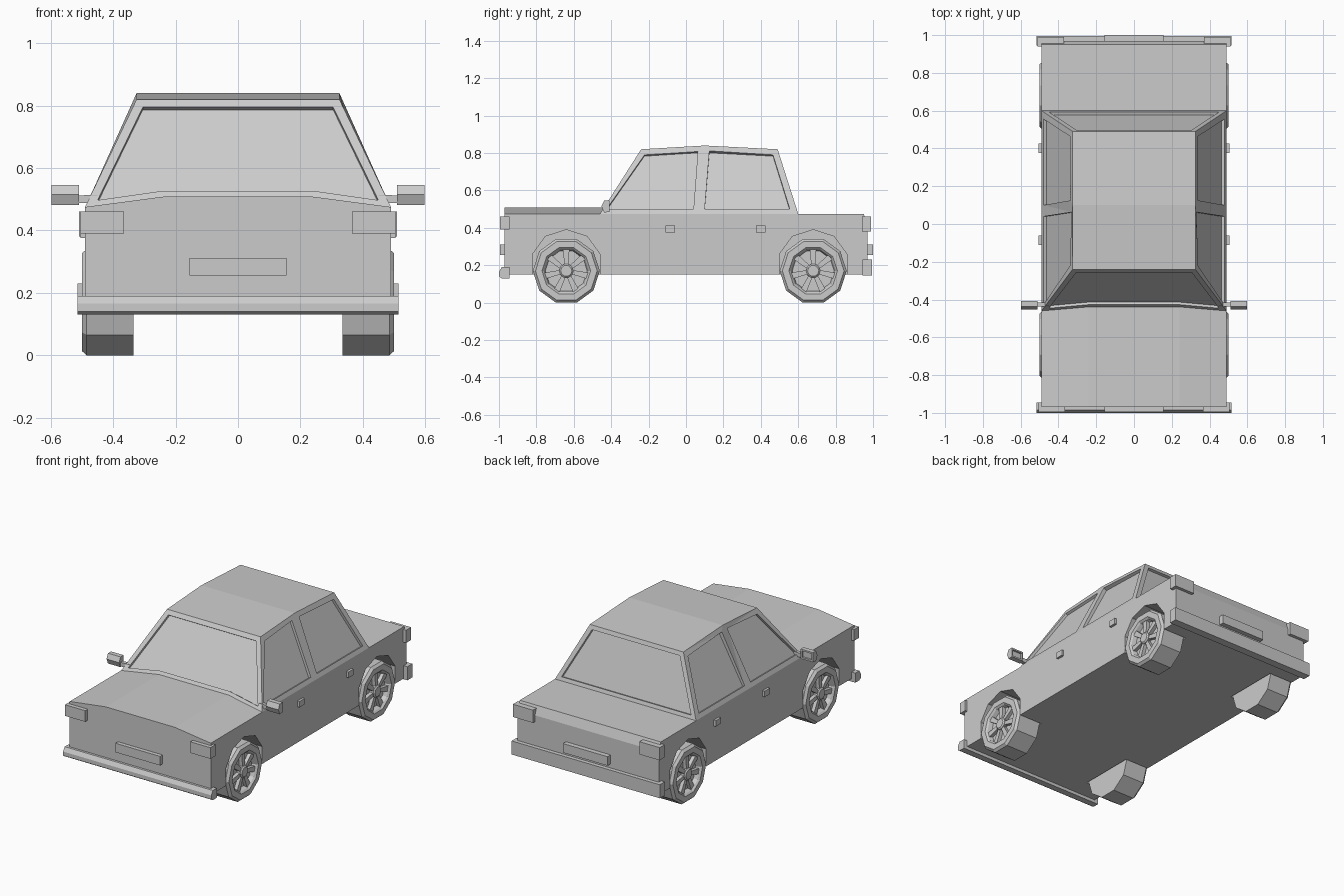
import bpy, bmesh, math
from mathutils import Vector

if "Cube" in bpy.data.objects:
    bpy.data.objects.remove(bpy.data.objects["Cube"])


def finish(name, bm, mirror=False):
    bmesh.ops.recalc_face_normals(bm, faces=bm.faces)
    me = bpy.data.meshes.new(name)
    bm.to_mesh(me)
    bm.free()
    ob = bpy.data.objects.new(name, me)
    bpy.context.collection.objects.link(ob)
    if mirror:
        ob.modifiers.new("mirror", 'MIRROR')
    return ob


def loft(name, rings, mirror=False):
    """Skin a list of equal-length point rings and cap both ends."""
    bm = bmesh.new()
    vs = [[bm.verts.new(p) for p in r] for r in rings]
    for a, b in zip(vs, vs[1:]):
        for i in range(len(a)):
            j = (i + 1) % len(a)
            bm.faces.new((a[i], a[j], b[j], b[i]))
    bm.faces.new(vs[0])
    bm.faces.new(vs[-1])
    return finish(name, bm, mirror)


def prism_x(name, yz, x0, x1, mirror=False):
    return loft(name, [[(x, y, z) for y, z in yz] for x in (x0, x1)], mirror)


def box(name, x, y, z, mirror=False):
    return prism_x(name, [(y[0], z[0]), (y[1], z[0]), (y[1], z[1]), (y[0], z[1])], *x, mirror)


def ring(x, r, y, z, n, phase):
    return [(x, y + r * math.cos(phase + math.tau * i / n),
             z + r * math.sin(phase + math.tau * i / n)) for i in range(n)]


def cut(ob, cutter):
    cutter.hide_render = True
    m = ob.modifiers.new("cut", 'BOOLEAN')
    m.operation, m.object, m.solver = 'DIFFERENCE', cutter, 'EXACT'
    bpy.context.view_layer.objects.active = ob
    bpy.ops.object.modifier_apply(modifier=m.name)
    bpy.data.objects.remove(cutter)


def recess(ob, pts, depth=0.016):
    """Sink a window panel below the surface the points lie on."""
    p = [Vector(q) for q in pts]
    n = (p[1] - p[0]).cross(p[2] - p[0]).normalized()
    cut(ob, loft("window_cutter", [[q + n * depth for q in p], [q - n * depth for q in p]]))


AXLES = {"front": -0.64, "rear": 0.68}

# Lower body with wheel wells
body = prism_x("body", [(-0.97, 0.15), (0.97, 0.15), (0.97, 0.42), (0.95, 0.475),
                        (-0.97, 0.475)], -0.49, 0.49)
for y in AXLES.values():
    for s in (-1, 1):
        cut(body, loft("well_cutter", [ring(s * x, 0.19, y, 0.2, 10, math.pi / 2)
                                       for x in (0.325, 0.6)]))

# Raised hood
loft("hood", [[(-0.49, y, 0.475), (0.49, y, 0.475), (0.24, y, 0.508), (-0.24, y, 0.508)]
              for y in (-0.97, -0.435)])

# Cabin with tapering sides
Z0, Z1, W0, W1 = 0.475, 0.82, 0.49, 0.325
side = [(-0.46, Z0, W0), (0.60, Z0, W0), (0.49, Z1, W1), (0.10, 0.84, W1), (-0.24, Z1, W1)]
cabin = loft("cabin", [[(s * w, y, z) for y, z, w in side] for s in (-1, 1)])


def side_x(z):
    return W0 + (W1 - W0) * (z - Z0) / (Z1 - Z0)


# Side windows
for s in (-1, 1):
    for win in ([(-0.425, 0.5), (0.04, 0.5), (0.063, 0.808), (-0.222, 0.79)],
                [(0.10, 0.5), (0.555, 0.5), (0.465, 0.79), (0.125, 0.808)]):
        recess(cabin, [(s * side_x(z), y, z) for y, z in win])

# Windshield and rear window
for y0, y1, outline in (
        (-0.46, -0.24, [(-0.45, 0.497), (-0.24, 0.527), (0.24, 0.527), (0.45, 0.497),
                        (0.305, 0.795), (-0.305, 0.795)]),
        (0.60, 0.49, [(-0.45, 0.497), (0.45, 0.497), (0.305, 0.795), (-0.305, 0.795)])):
    recess(cabin, [(x, y0 + (y1 - y0) * (z - Z0) / (Z1 - Z0), z) for x, z in outline])

# Wheels: tyre with dished rim, spokes and hub
TYRE = [(0.335, 0.179), (0.485, 0.179), (0.50, 0.165), (0.50, 0.13), (0.49, 0.12), (0.465, 0.112)]
for end, y in AXLES.items():
    loft(end + "_tyre", [ring(x, r, y, 0.17, 10, math.pi / 10 * 2) for x, r in TYRE], True)
    loft(end + "_hub", [ring(x, r, y, 0.17, 10, 0)
                        for x, r in ((0.46, 0.038), (0.49, 0.038), (0.497, 0.03))], True)
    for k in range(7):
        a = math.pi / 2 + math.tau * k / 7
        c, s = math.cos(a), math.sin(a)
        quad = [(0.03, -0.011), (0.117, -0.017), (0.117, 0.017), (0.03, 0.011)]
        prism_x(end + "_spoke", [(y + r * c - t * s, 0.17 + r * s + t * c) for r, t in quad],
                0.46, 0.487, True)

# Bumpers
prism_x("front_bumper", [(-0.945, 0.13), (-0.985, 0.13), (-1.0, 0.14), (-1.0, 0.165),
                         (-0.985, 0.19), (-0.945, 0.19)], -0.515, 0.515)
box("rear_bumper", (-0.515, 0.515), (0.945, 0.995), (0.145, 0.23))

# Lights
box("headlight", (0.365, 0.505), (-0.995, -0.945), (0.39, 0.46), True)
box("tail_light", (0.37, 0.51), (0.94, 0.99), (0.38, 0.46), True)

# Blank plates
box("front_plate", (-0.155, 0.155), (-0.995, -0.96), (0.255, 0.312))
box("rear_plate", (-0.155, 0.155), (0.96, 1.0), (0.255, 0.312))

# Door handles
for y in (-0.11, 0.375):
    box("door_handle", (0.485, 0.505), (y, y + 0.05), (0.375, 0.412), True)

# Wing mirrors with sunken glass, and their arms
for s in (-1, 1):
    shell = prism_x("wing_mirror", [(-0.438, 0.482), (-0.452, 0.515), (-0.438, 0.546),
                                    (-0.408, 0.546), (-0.408, 0.485)], s * 0.51, s * 0.597)
    cut(shell, box("glass_cutter", (s * 0.52, s * 0.587), (-0.42, -0.39), (0.495, 0.536)))
loft("mirror_arm", [[(x, y, z + d) for y, d in ((-0.438, -h), (-0.415, -h), (-0.415, h), (-0.438, h))]
                    for x, z, h in ((0.45, 0.50, 0.014), (0.515, 0.50, 0.012))], True)
